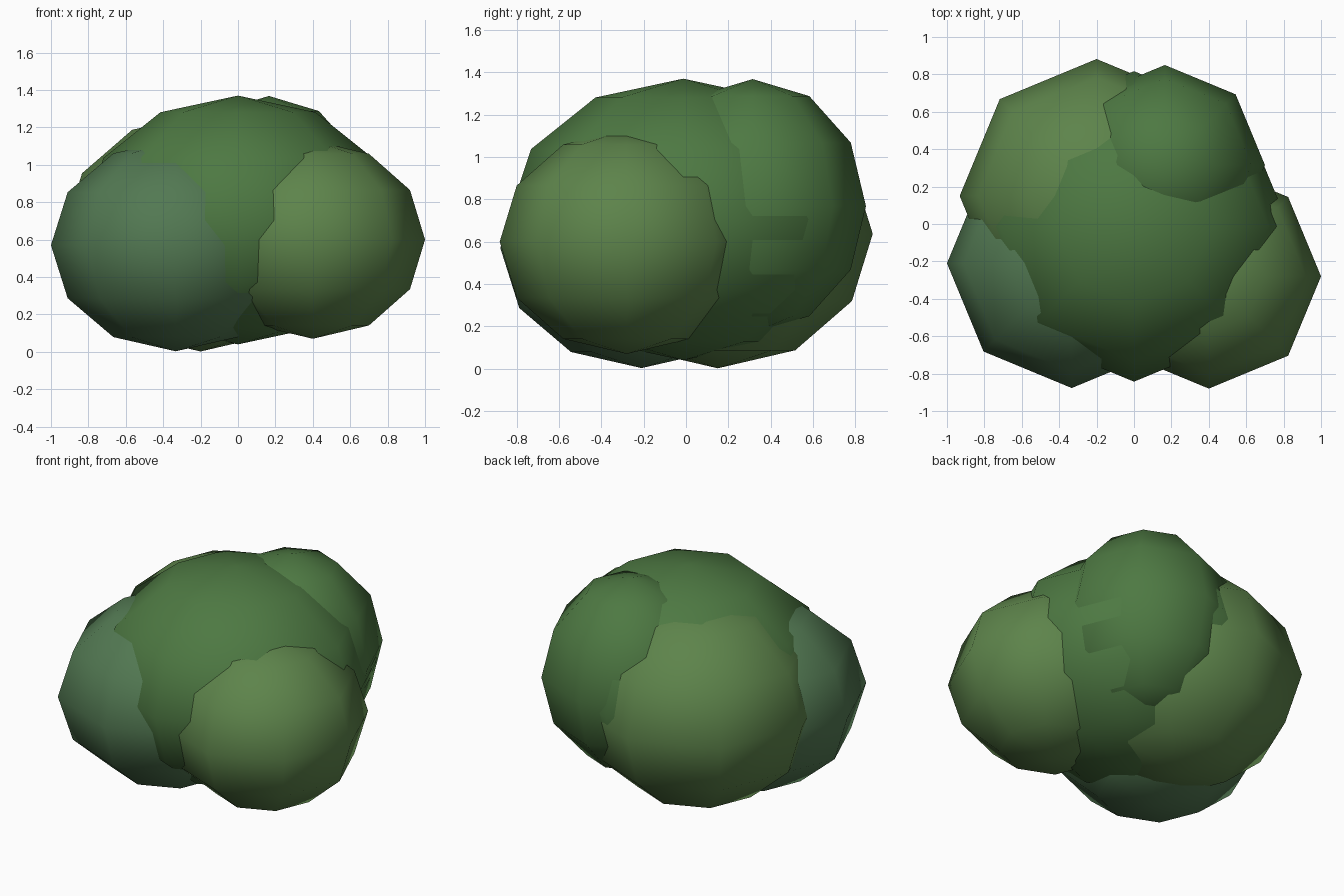
import bpy

if "Cube" in bpy.data.objects:
    bpy.data.objects.remove(bpy.data.objects["Cube"])


def material(name, rgb):
    m = bpy.data.materials.new(name)
    m.diffuse_color = (*rgb, 1.0)
    m.use_nodes = True
    m.node_tree.nodes["Principled BSDF"].inputs["Base Color"].default_value = m.diffuse_color
    return m


mid = material("leaf_mid", (0.075, 0.19, 0.055))
light = material("leaf_light", (0.11, 0.23, 0.07))
cool = material("leaf_cool", (0.085, 0.19, 0.085))


# One leafy clump: a squashed low-poly sphere, smooth shaded
def clump(name, center, radius, height, mat):
    bpy.ops.mesh.primitive_uv_sphere_add(segments=8, ring_count=6, radius=1, location=center)
    ob = bpy.context.object
    ob.name = name
    ob.scale = (radius, radius, height)
    bpy.ops.object.transform_apply(location=False, rotation=False, scale=True)
    bpy.ops.object.shade_smooth()
    ob.data.materials.append(mat)


# Bush made of five overlapping clumps
clump("center_clump", (0, -0.013, 0.705), 0.83, 0.665, mid)
clump("front_left_clump", (-0.333, -0.21, 0.57), 0.667, 0.567, cool)
clump("front_right_clump", (0.40, -0.28, 0.60), 0.60, 0.53, light)
clump("back_left_clump", (-0.20, 0.15, 0.637), 0.732, 0.635, light)
clump("back_right_clump", (0.165, 0.315, 0.768), 0.535, 0.60, mid)
